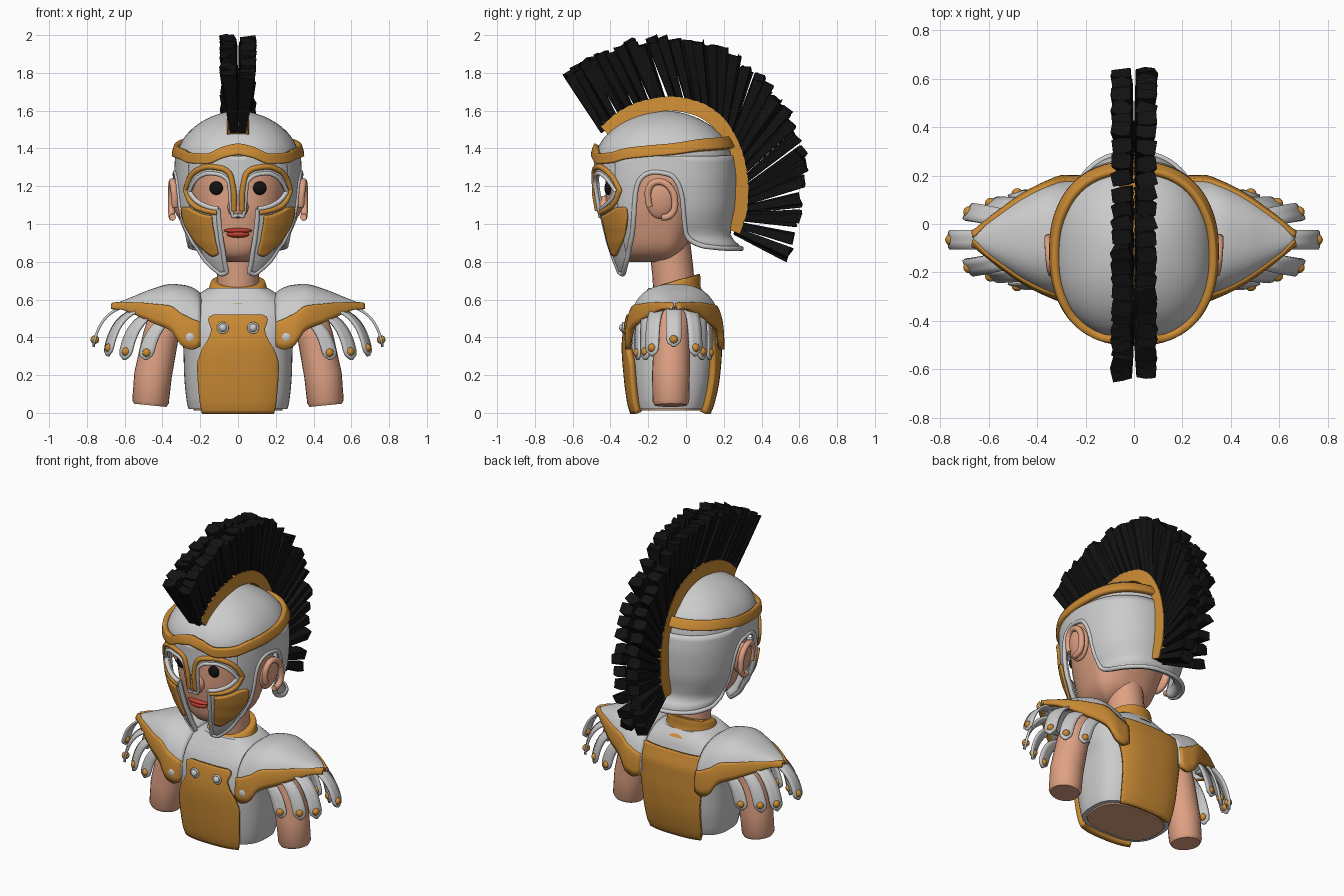
import bpy, bmesh, math, random
from mathutils import Vector

if "Cube" in bpy.data.objects:
    bpy.data.objects.remove(bpy.data.objects["Cube"])
random.seed(4)

def material(name, col):
    m = bpy.data.materials.new(name)
    m.diffuse_color = (*col, 1)
    m.use_nodes = True
    m.node_tree.nodes["Principled BSDF"].inputs["Base Color"].default_value = m.diffuse_color
    return m
GOLD = material("gold", (.60, .26, .035))
SKIN = material("skin", (.74, .36, .23))
BLACK = material("black", (.006, .006, .006))
RED = material("red", (.50, .05, .03))

def interp(tab, t):
    """Smooth, non-overshooting interpolation of rows (t, a, b, ...)."""
    t = min(max(t, tab[0][0]), tab[-1][0])
    i = max(k for k in range(len(tab) - 1) if tab[k][0] <= t)
    h = tab[i + 1][0] - tab[i][0]
    u = (t - tab[i][0]) / h
    out = []
    for c in range(1, len(tab[0])):
        sl = lambda k: (tab[k + 1][c] - tab[k][c]) / (tab[k + 1][0] - tab[k][0])
        def tan(k):
            if k == 0: return sl(0)
            if k == len(tab) - 1: return sl(k - 1)
            a, b = sl(k - 1), sl(k)
            return 0 if a * b <= 0 else 2 * a * b / (a + b)
        out.append((2*u**3 - 3*u*u + 1) * tab[i][c] + (u**3 - 2*u*u + u) * h * tan(i)
                   + (3*u*u - 2*u**3) * tab[i + 1][c] + (u**3 - u*u) * h * tan(i + 1))
    return out

def finish(name, bm, mat=None, thick=0, mirror=False, smooth=True):
    bmesh.ops.remove_doubles(bm, verts=bm.verts, dist=1e-5)
    bmesh.ops.recalc_face_normals(bm, faces=bm.faces)
    me = bpy.data.meshes.new(name)
    bm.to_mesh(me); bm.free()
    ob = bpy.data.objects.new(name, me)
    bpy.context.collection.objects.link(ob)
    if mat: me.materials.append(mat)
    if mirror: ob.modifiers.new("mirror", 'MIRROR')
    if thick:
        s = ob.modifiers.new("solid", 'SOLIDIFY')
        s.thickness, s.offset = thick, 0
    if smooth:
        bpy.ops.object.select_all(action='DESELECT')
        ob.select_set(True); bpy.context.view_layer.objects.active = ob
        bpy.ops.object.shade_smooth_by_angle(angle=math.radians(40))
    return ob

def skin_grid(bm, rows, closed=False):
    vs = [[bm.verts.new(p) for p in r] for r in rows]
    for a, b in zip(vs, vs[1:]):
        n = len(a)
        for j in range(n if closed else n - 1):
            bm.faces.new((a[j], a[(j + 1) % n], b[(j + 1) % n], b[j]))
    return vs

def patch(name, f, cols, mat=None, off=0, thick=.024, swap=False, mirror=True, step=3, n=14):
    """Shell piece on surface f: columns (angle, low, high), or rows (z, angle, angle) if swap."""
    ts = []
    for a, b in zip(cols, cols[1:]):
        k = max(1, math.ceil((b[0] - a[0]) / step))
        ts += [a[0] + (b[0] - a[0]) * i / k for i in range(k)]
    rows = []
    for t in ts + [cols[-1][0]]:
        lo, hi = interp(cols, t)
        vals = [lo + (hi - lo) * i / n for i in range(n + 1)]
        rows.append([f(v, t, off) if swap else f(t, v, off) for v in vals])
    bm = bmesh.new(); skin_grid(bm, rows)
    return finish(name, bm, mat, thick, mirror)

def loft(name, f, zs, mat=None, off=0, cap=True, n=56):
    bm = bmesh.new()
    vs = skin_grid(bm, [[f(360 * j / n, z, off) for j in range(n)] for z in zs], True)
    if cap: bm.faces.new(vs[0]); bm.faces.new(vs[-1])
    return finish(name, bm, mat)

def tube(name, pts, r, mat=None, mirror=True, radii=None):
    cu = bpy.data.curves.new(name, 'CURVE')
    cu.dimensions, cu.bevel_depth, cu.bevel_resolution, cu.use_fill_caps = '3D', r, 4 if r < .05 else 10, True
    for s in ((1, -1) if mirror else (1,)):
        sp = cu.splines.new('POLY'); sp.points.add(len(pts) - 1)
        for i, p in enumerate(pts):
            sp.points[i].co = (s * p[0], p[1], p[2], 1)
            sp.points[i].radius = radii[i] if radii else 1
    ob = bpy.data.objects.new(name, cu)
    bpy.context.collection.objects.link(ob)
    if mat: cu.materials.append(mat)
    bpy.ops.object.select_all(action='DESELECT')
    ob.select_set(True); bpy.context.view_layer.objects.active = ob
    bpy.ops.object.convert(target='MESH')
    bpy.ops.object.shade_smooth_by_angle(angle=math.radians(50))

def along(f, tab, off, n=40):
    a, b = tab[0][0], tab[-1][0]
    return [f(a + (b - a) * i / n, interp(tab, a + (b - a) * i / n)[0], off) for i in range(n + 1)]

def ball(name, loc, scale, mat=None, rot=(0, 0, 0)):
    bpy.ops.mesh.primitive_uv_sphere_add(segments=24, ring_count=14, location=loc, rotation=rot)
    ob = bpy.context.object
    ob.name, ob.scale = name, scale
    if mat: ob.data.materials.append(mat)
    bpy.ops.object.shade_smooth()

def spow(v, p): return math.copysign(abs(v) ** p, v)

def body(rings, yc, p):
    """Surface from rings (z, half width, front y, back y); angle 0 is the front."""
    def f(phi, z, off=0):
        hx, yf, yb = interp(rings, z)
        s, c = math.sin(math.radians(phi)), math.cos(math.radians(phi))
        d = (yc - yf if c > 0 else yb - yc) + off
        return Vector(((hx + off) * spow(s, p), yc - d * spow(c, p), z))
    return f

# Torso with breast and back plates
torso = body([(0, .255, -.265, .10), (.05, .27, -.28, .12), (.2, .285, -.30, .15), (.35, .29, -.31, .16),
              (.45, .31, -.30, .16), (.53, .31, -.28, .14), (.6, .25, -.24, .12), (.66, .16, -.2, .08)], -.07, .72)
loft("torso", torso, [.02 + .64 * i / 24 for i in range(25)])
loft("torso_base", torso, [.012, .04], SKIN, -.025)
patch("breast_plate", torso, [(0, 0, 36), (.25, 0, 37), (.33, 0, 31), (.40, 0, 21), (.44, 0, 18), (.47, 0, 20),
      (.49, 0, 21), (.505, 0, 20), (.515, 0, 16)], GOLD, .014, .034, True, step=.02)
patch("back_plate", torso, [(0, 146, 180), (.2, 146, 180), (.38, 140, 180), (.48, 132, 180), (.53, 134, 180),
      (.55, 142, 180)], GOLD, .014, .034, True, step=.02)
for s in (1, -1):
    for nm, x, y, z, r in (("small_stud", .08, -.332, .45, .03), ("large_stud", .255, -.305, .40, .045)):
        ball(nm, (s * x, y, z), (r * .75, .022, r * .75))
        bpy.ops.mesh.primitive_torus_add(location=(s * x, y, z), rotation=(math.pi / 2, 0, 0),
                                         major_radius=r * .85, minor_radius=r * .2)
        bpy.context.object.name = nm + "_ring"
        bpy.ops.object.shade_smooth()

# Collar, neck and arms
def collar(phi, t, off=0):
    r, yc, z0, tilt = interp([(0, .20, -.07, .60, .1), (.3, .165, -.07, .63, .15), (.9, .135, -.055, .70, .27), (1, .12, -.055, .70, .27)], t)
    a = math.radians(phi)
    return Vector((r * math.sin(a), yc - r * .92 * math.cos(a), z0 - tilt * r * math.cos(a)))
loft("collar", collar, [i / 10 for i in range(11)], GOLD)
tube("neck", [(0, -.06, .6), (0, -.07, .75), (0, -.09, .92)], .11, SKIN, False)
tube("arm", [(.34, -.07, .57), (.37, -.07, .53), (.41, -.075, .40), (.45, -.08, .2), (.463, -.08, .06), (.465, -.08, .04)],
     .1, SKIN, True, [.6, .95, .95, 1, .97, .86])

# Shoulder guards
guard = [(.2, .62, .37, .235), (.24, .65, .355, .24), (.29, .665, .37, .24), (.35, .67, .45, .22), (.45, .645, .49, .17),
         (.55, .605, .53, .10), (.62, .577, .55, .045), (.66, .56, .55, .012)]
def shoulder(a, x, off=0):
    zt, zb, w = interp(guard, x)
    s, c = math.sin(math.radians(a)), math.cos(math.radians(a))
    return Vector((x, -.06 + (w + off) * spow(s, .8), zb + (zt - zb + off) * spow(c, .8)))
patch("shoulder_guard", shoulder, [(.2, -90, 90), (.66, -90, 90)], None, 0, .025, True, step=.02, n=30)
for nm, s in (("front", -1), ("back", 1)):
    patch("shoulder_trim_" + nm, shoulder, [(.2, s * 70, s * 92), (.3, s * 66, s * 92), (.36, s * 66, s * 92),
          (.6, s * 55, s * 92), (.665, s * 5, s * 92)], GOLD, .008, .03, True, step=.02, n=6)

# Hanging strips with end studs
for bx, by, bz, ex, ey, ez, wx, wy in ((.56, 0, .57, .765, 0, .35, 0, 1), (.5, .08, .55, .69, .115, .30, -.5, .85),
                                       (.42, .14, .53, .60, .15, .28, -.8, .6), (.34, .18, .5, .49, .19, .28, -.95, .3)):
    for s in ((1, -1) if by else (1,)):
        b, e = Vector((bx, s * by - .065, bz)), Vector((ex, s * ey - .065, ez))
        m, w = Vector((ex - .03, s * ey - .065, bz - .02)), Vector((wx, s * wy, 0))
        rows = []
        for i in range(19):
            t = i / 18
            hw = .04 * math.sqrt(max(.02, 1 - max(0, (t - .88) / .12) ** 2))
            c = b * (1 - t) ** 2 + m * 2 * t * (1 - t) + e * t * t
            rows.append([c + w * hw * k for k in (-1, -.3, .3, 1)])
        bm = bmesh.new(); skin_grid(bm, rows)
        finish("hanging_strip", bm, None, .014, True)
        for q in (1, -1):
            st = b * .01 + m * .18 + e * .81
            ball("strip_stud", (q * st.x, st.y, st.z), (.023, .023, .023), GOLD)

# Head and face
head = body([(.80, .07, -.30, -.14), (.82, .13, -.36, -.07), (.88, .19, -.395, 0), (.97, .225, -.41, .04), (1.1, .26, -.425, .1),
             (1.25, .28, -.425, .15), (1.4, .26, -.40, .12), (1.5, .18, -.3, .05)], -.11, .88)
loft("head", head, [.80 + .7 * i / 30 for i in range(31)], SKIN)
ball("nose", (0, -.43, 1.09), (.055, .045, .06), SKIN)
ball("upper_lip", (0, -.405, .965), (.075, .025, .014), RED)
ball("lower_lip", (0, -.405, .945), (.06, .027, .018), RED)
for s in (1, -1):
    ball("eye", (s * .115, -.412, 1.19), (.036, .02, .036), BLACK)
    ball("ear", (s * .315, -.13, 1.13), (.035, .08, .105), SKIN, (-.15, s * .15, 0))
tube("ear_rim", [(.335 + .018 * math.cos(a * .5), -.13 + .07 * math.cos(a) - .015 * math.sin(a), 1.14 + .085 * math.sin(a) - .02 * (math.sin(a) < 0))
     for a in [math.radians(-100 + 13 * i) for i in range(24)]], .018, SKIN)

# Helmet surface: separate widths for cheek side and neck side
def helmet(phi, z, off=0):
    hx, yf, hb, yb = interp([(.73, .165, -.345, .28, .285), (.80, .215, -.375, .28, .285), (.87, .245, -.40, .28, .285), (.9, .265, -.41, .265, .25),
        (.94, .28, -.42, .265, .225), (1.0, .305, -.435, .29, .23), (1.1, .322, -.455, .315, .25), (1.25, .325, -.475, .325, .255), (1.36, .322, -.475, .322, .24)], z)
    k = (1 - min(1, max(0, (z - 1.36) / .24)) ** 1.8) ** .555
    s, c = math.sin(math.radians(phi)), math.cos(math.radians(phi))
    w, d = ((hx, -.11 - yf) if c > 0 else (hb, yb + .11))
    return Vector(((w * k + off) * spow(s, .85), -.11 - (d * k + off) * spow(c, .85), z))
loft("helmet_dome", helmet, [1.36 + .24 * math.sin(math.pi / 2 * i / 18) for i in range(18)] + [1.5999])
low_edge = [(0, 1.05), (3, 1.04), (4.2, 1.08), (5.5, 1.21), (8, 1.24), (14, 1.262), (24, 1.268), (34, 1.25), (42, 1.215), (48, 1.17)]
patch("brow_and_nose_guard", helmet, [(a, z, 1.36) for a, z in low_edge], step=1)
side_edge = [(48, .82), (55, .88), (61, .95), (65, 1.05), (68, 1.16), (72, 1.23), (78, 1.265), (84, 1.275), (92, 1.262), (98, 1.21),
             (102, 1.1), (104, .97), (109, .91), (120, .88), (145, .87), (180, .87)]
patch("helmet_side", helmet, [(a, z, 1.36) for a, z in side_edge], step=2)
cheek_low = [(15, .745), (25, .735), (35, .76), (48, .82)]
cheek_top = [(15, 1.08), (20, 1.083), (30, 1.10), (39, 1.125), (48, 1.17)]
patch("cheek_guard", helmet, [(a, z, interp(cheek_top, a)[0]) for a, z in cheek_low], step=2)
patch("cheek_panel", helmet, [(21, .84, 1.045), (28, .83, 1.05), (40, .865, 1.07), (50, .92, 1.09), (57, .99, 1.09), (59, 1.04, 1.08)], GOLD, .016, .02)
tube("cheek_edge", [helmet(15, 1.08 - .33 * i / 12, .008) for i in range(13)] + along(helmet, cheek_low + side_edge[1:], .008, 90), .013)
tube("cheek_top_edge", along(helmet, cheek_top, .008), .013)
tube("nose_edge", along(helmet, low_edge, .01, 60), .011)
eye_rim = [(3, 1.20), (5, 1.265), (12, 1.295), (24, 1.303), (36, 1.285), (46, 1.245), (53, 1.18)]
eye_low = [(16, 1.06), (26, 1.07), (38, 1.09), (46, 1.12), (53, 1.18)]
tube("eye_rim", [helmet(2.2, 1.07 + .03 * i, .018) for i in range(4)] + along(helmet, eye_rim, .012) + along(helmet, eye_low, .012)[::-1], .015, GOLD)

# Gold brow band
band = [(0, 1.393), (10, 1.378), (25, 1.345), (45, 1.35), (60, 1.37), (90, 1.39), (120, 1.415), (180, 1.43)]
patch("brow_band", helmet, [(a, z - .027, z + .027) for a, z in band], GOLD, .012, .034, n=6)

# Crest holder: swept box along the ridge
ridge = [(-.45, 1.515), (-.35, 1.60), (-.22, 1.655), (-.08, 1.675), (.06, 1.65), (.18, 1.58), (.26, 1.47), (.31, 1.34), (.33, 1.2), (.325, 1.08), (.285, .95)]
ridge = [(i / 10, y, z) for i, (y, z) in enumerate(ridge)]
def at(tab, t): return Vector((0, *interp(tab, t)))
bm = bmesh.new(); rows = []
for i in range(51):
    t = i / 50
    tg = (at(ridge, t + .01) - at(ridge, t - .01)).normalized()
    o, inn = at(ridge, t), at(ridge, t) - Vector((0, -tg.z, tg.y)) * .075
    rows.append([p + Vector((x, 0, 0)) for p, x in ((o, -.05), (o, .05), (inn, .06), (inn, -.06))])
vs = skin_grid(bm, rows, True)
bm.faces.new(vs[0]); bm.faces.new(vs[-1])
finish("crest_holder", bm, GOLD)

# Crest: fan of tapered bristle tufts
tips = [(0, -.62, 1.80), (.12, -.47, 1.89), (.25, -.27, 1.965), (.38, -.04, 1.985), (.5, .19, 1.93), (.62, .42, 1.75),
        (.74, .57, 1.52), (.85, .63, 1.27), (.93, .61, 1.04), (1, .55, .83)]
bm = bmesh.new()
N = 31
for i in range(N):
    for s in (1, -1):
        t = min(1, max(0, (i + random.uniform(-.15, .15)) / (N - 1)))
        base, tip = at(ridge, t) + Vector((s * .024, 0, 0)), at(tips, t) + Vector((s * .053, 0, 0))
        d = (tip - base).normalized()
        base -= d * .03
        tip += d * random.uniform(-.03, .012)
        ang = random.uniform(-.35, .35)
        u0, v0 = Vector((1, 0, 0)), d.cross(Vector((1, 0, 0))).normalized()
        u, v = u0 * math.cos(ang) + v0 * math.sin(ang), v0 * math.cos(ang) - u0 * math.sin(ang)
        corners = ((-1, -1), (0, -1.25), (1, -1), (1, 1), (0, 1.25), (-1, 1))
        skin = [[c + u * a * hu + v * b * hv + d * random.uniform(-j, j) for a, b in corners]
                for c, hu, hv, j in ((base, .02, .014, 0), (base.lerp(tip, .55), .032, .021, 0), (tip, .04, .027, .012))]
        vs = skin_grid(bm, skin, True)
        bm.faces.new(vs[0]); bm.faces.new(vs[-1])
finish("crest_bristles", bm, BLACK, smooth=False)
